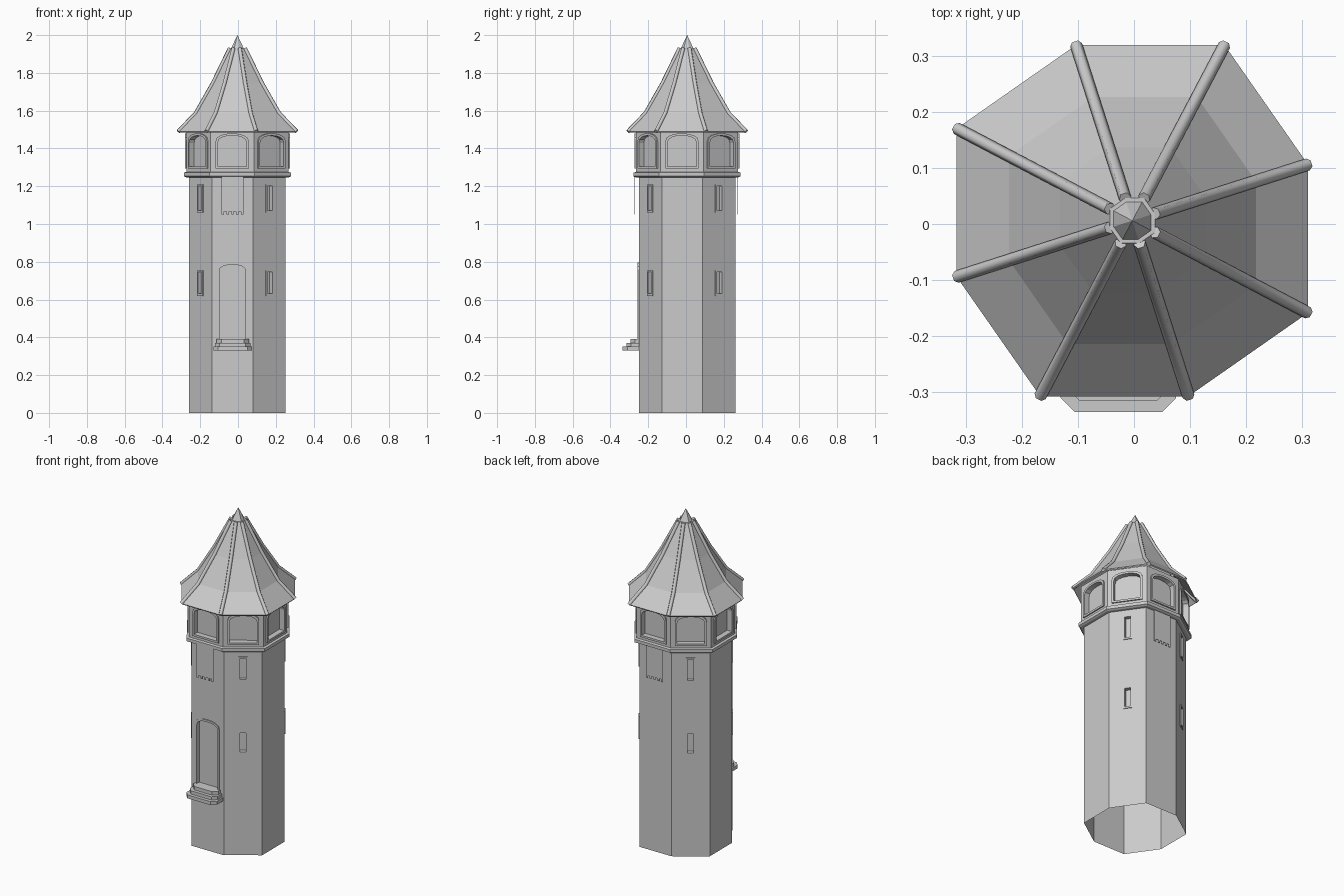
import bpy, bmesh, math
from mathutils import Vector

if "Cube" in bpy.data.objects:
    bpy.data.objects.remove(bpy.data.objects["Cube"])

CENTER = Vector((-0.003, 0.006, 0))
UP = Vector((0, 0, 1))


def octagon(a, z):
    # slightly twisted octagon with four-fold symmetry; a = distance to front face
    pts = []
    for k in range(4):
        c, s = (1, 0, -1, 0)[k], (0, 1, 0, -1)[k]
        for x, y in ((-0.525, -1), (0.32, -1)):
            pts.append(CENTER + Vector((a * (x * c - y * s), a * (x * s + y * c), z)))
    return pts


def loft(bm, loops, cap_start=True, cap_end=True):
    rings = [[bm.verts.new(p) for p in loop] for loop in loops]
    n = len(rings[0])
    for r0, r1 in zip(rings, rings[1:]):
        for i in range(n):
            j = (i + 1) % n
            bm.faces.new((r0[i], r0[j], r1[j], r1[i]))
    if cap_start:
        bm.faces.new(rings[0][::-1])
    if cap_end:
        bm.faces.new(rings[-1])
    return rings


def finish(bm, name):
    bmesh.ops.recalc_face_normals(bm, faces=bm.faces)
    me = bpy.data.meshes.new(name)
    bm.to_mesh(me)
    bm.free()
    ob = bpy.data.objects.new(name, me)
    bpy.context.collection.objects.link(ob)
    return ob


def on_face(i, a, outline, d):
    # place a (u, z) outline on octagon face i, moved out by d
    o = octagon(a, 0)
    p, q = o[i], o[(i + 1) % 8]
    t = (q - p).normalized()
    n = t.cross(UP)
    return [(p + q) / 2 + t * u + UP * z + n * d for u, z in outline]


def arch(w, z0, spring, top, n=8):
    pts = [(-w, z0), (w, z0)]
    for k in range(n + 1):
        t = math.pi * k / n
        pts.append((w * math.cos(t), spring + (top - spring) * math.sin(t) ** 0.8 if 0 < k < n else spring))
    return pts


def rect(w, z0, z1):
    return [(-w, z0), (w, z0), (w, z1), (-w, z1)]


def frame(bm, i, a, outer, inner, d):
    # raised ring between two outlines
    o0, o1 = (on_face(i, a, outer, x) for x in (-0.004, d))
    i1, i0 = (on_face(i, a, inner, x) for x in (d, -0.004))
    loft(bm, [o0, o1, i1, i0], False, False)


def carve(ob, bm):
    cutter = finish(bm, ob.name + "_cutter")
    cutter.hide_render = True
    mod = ob.modifiers.new("recesses", 'BOOLEAN')
    mod.operation, mod.solver, mod.object = 'DIFFERENCE', 'EXACT', cutter
    bpy.context.view_layer.objects.active = ob
    bpy.ops.object.modifier_apply(modifier=mod.name)
    bpy.data.objects.remove(cutter)


A, L = 0.2555, 0.27   # shaft and lantern half widths

# shaft with door and slit recesses
bm = bmesh.new()
loft(bm, [octagon(A, 0), octagon(A, 1.255)])
shaft = finish(bm, "tower_shaft")
cut, trim = bmesh.new(), bmesh.new()
door_in, door_out = arch(0.07, 0.39, 0.75, 0.785), arch(0.08, 0.39, 0.757, 0.797)
loft(cut, [on_face(0, A, door_in, -0.02), on_face(0, A, door_in, 0.03)])
frame(trim, 0, A, door_out, door_in, 0.006)
for i in (1, 3, 5, 7):
    for z0, z1 in ((0.62, 0.755), (1.06, 1.21)):
        inner = rect(0.016, z0 + 0.012, z1 - 0.008)
        loft(cut, [on_face(i, A, inner, -0.02), on_face(i, A, inner, 0.03)])
        frame(trim, i, A, rect(0.025, z0, z1), inner, 0.005)
carve(shaft, cut)
finish(trim, "door_and_slit_frames")

# open underside of the shaft
bm = bmesh.new()
bm.from_mesh(shaft.data)
low = [f for f in bm.faces if f.calc_center_median().z < 1e-3]
bmesh.ops.delete(bm, geom=low, context='FACES_ONLY')
bm.to_mesh(shaft.data)
bm.free()

# ledge under the lantern
bm = bmesh.new()
loft(bm, [octagon(0.272, 1.247), octagon(0.283, 1.253), octagon(0.283, 1.272), octagon(L, 1.276)])
finish(bm, "ledge")

# lantern room with arched windows on all eight sides
bm = bmesh.new()
loft(bm, [octagon(L, 1.265), octagon(L, 1.505)])
lantern = finish(bm, "lantern_room")
cut, trim = bmesh.new(), bmesh.new()
win_in, win_out = arch(0.076, 1.305, 1.43, 1.468), arch(0.088, 1.293, 1.437, 1.48)
for i in range(8):
    loft(cut, [on_face(i, L, win_in, -0.025), on_face(i, L, win_in, 0.03)])
    frame(trim, i, L, win_out, win_in, 0.008)
carve(lantern, cut)
finish(trim, "lantern_window_frames")

# banners with notched hems, front and back
hem = []
for k in range(9):
    z = 1.05 if k % 2 == 0 else 1.065
    hem += [(-0.057 + 0.114 * k / 9, z), (-0.057 + 0.114 * (k + 1) / 9, z)]
hem += [(0.057, 1.255), (-0.057, 1.255)]
for name, i, d in (("front_banner", 0, 0.024), ("back_banner", 4, 0.008)):
    bm = bmesh.new()
    loft(bm, [on_face(i, A, hem, d), on_face(i, A, hem, d + 0.002)])
    finish(bm, name)

# three doorsteps with clipped corners
bm = bmesh.new()
for w, y, z0, z1 in ((0.103, -0.335, 0.33, 0.351), (0.094, -0.315, 0.35, 0.371), (0.085, -0.295, 0.37, 0.392)):
    c = 0.025
    plan = [(-w, -0.24), (-w, y + c), (-w + c, y), (w - c, y), (w, y + c), (w, -0.24)]
    loft(bm, [[Vector((x - 0.028, yy, z)) for x, yy in plan] for z in (z0, z1)])
finish(bm, "doorsteps")

# flared roof shell
profile = [(0.313, 1.49), (0.22, 1.587), (0.13, 1.745), (0.04, 1.93)]
bm = bmesh.new()
loft(bm, [octagon(a, z) for a, z in [(0.309, 1.484)] + profile], False, True)
finish(bm, "roof")

# roof ribs along each corner
for i in range(8):
    cu = bpy.data.curves.new("roof_rib", 'CURVE')
    cu.dimensions = '3D'
    cu.bevel_depth, cu.bevel_resolution, cu.use_fill_caps = 0.011, 1, True
    sp = cu.splines.new('POLY')
    sp.points.add(len(profile) - 1)
    for pt, (a, z) in zip(sp.points, profile):
        pt.co = (*octagon(a, z)[i], 1)
    bpy.context.collection.objects.link(bpy.data.objects.new("roof_rib", cu))

# pointed roof cap
bm = bmesh.new()
loft(bm, [octagon(0.045, 1.905), octagon(0.0005, 2.0)])
finish(bm, "roof_cap")
